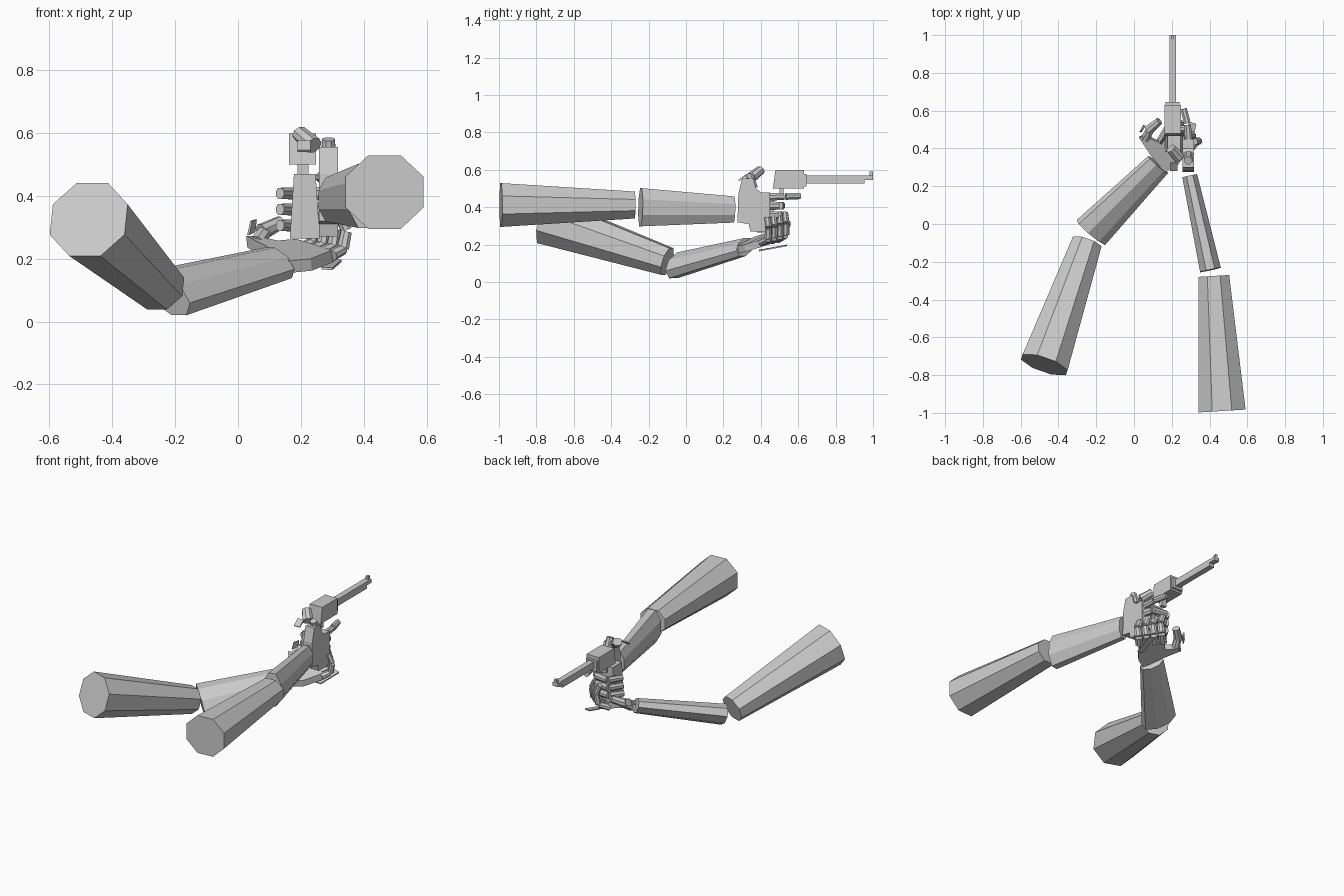
import bpy, bmesh, math
from mathutils import Vector


def finish(name, bm):
    bmesh.ops.recalc_face_normals(bm, faces=bm.faces)
    me = bpy.data.meshes.new(name)
    bm.to_mesh(me)
    bm.free()
    ob = bpy.data.objects.new(name, me)
    bpy.context.collection.objects.link(ob)
    return ob


def limb(name, p0, p1, r0, r1, major, n=8):
    """Tapered prism; r = half sizes along the major axis and across it."""
    p0, p1 = Vector(p0), Vector(p1)
    d = (p1 - p0).normalized()
    u = Vector(major)
    u = (u - d * u.dot(d)).normalized()
    v = d.cross(u)
    k = 1 / math.cos(math.pi / n)
    bm = bmesh.new()
    rings = []
    for p, r in ((p0, r0), (p1, r1)):
        ring = []
        for i in range(n):
            a = (i + 0.5) * math.tau / n
            ring.append(bm.verts.new(p + u * r[0] * k * math.cos(a) + v * r[1] * k * math.sin(a)))
        rings.append(ring)
    for i in range(n):
        j = (i + 1) % n
        bm.faces.new((rings[0][i], rings[0][j], rings[1][j], rings[1][i]))
    bm.faces.new(rings[0])
    bm.faces.new(rings[1])
    return finish(name, bm)


def box(name, lo, hi):
    c = [(a + b) / 2 for a, b in zip(lo, hi)]
    return limb(name, (c[0], lo[1], c[2]), (c[0], hi[1], c[2]),
                ((hi[2] - lo[2]) / 2,  (hi[0] - lo[0]) / 2),
                ((hi[2] - lo[2]) / 2, (hi[0] - lo[0]) / 2), (0, 0, 1), 4)


def slab(name, pts, offset):
    """Outline extruded along an offset vector."""
    bm = bmesh.new()
    f = bm.faces.new([bm.verts.new(p) for p in pts])
    g = bmesh.ops.extrude_face_region(bm, geom=[f])
    bmesh.ops.translate(bm, vec=offset, verts=[e for e in g['geom'] if isinstance(e, bmesh.types.BMVert)])
    return finish(name, bm)


def finger(name, joints, major, r=(0.021, 0.021)):
    """Separate jointed segments with small gaps and a bevelled tip."""
    for i in range(len(joints) - 1):
        a, b = Vector(joints[i]), Vector(joints[i + 1])
        s = 1 - 0.08 * i
        e = (r[0] * s, r[1] * s)
        limb(f"{name}_segment_{i + 1}", a.lerp(b, 0.04), a.lerp(b, 0.94),
             e, (e[0] * 0.9, e[1] * 0.9), major, 8)


UP = (0, 0, 1)
ROLL = (-0.6, 0.6, 0.5)

# Arms
limb("right_upper_arm", (0.466, -0.99, 0.412), (0.422, -0.275, 0.412), (0.117, 0.125), (0.072, 0.082), UP)
limb("right_forearm", (0.405, -0.243, 0.40), (0.295, 0.255, 0.388), (0.102, 0.056), (0.07, 0.04), UP)
limb("left_upper_arm", (-0.475, -0.745, 0.325), (-0.25, -0.10, 0.11), (0.122, 0.126), (0.075, 0.08), UP)
limb("left_forearm", (-0.228, -0.045, 0.09), (0.128, 0.315, 0.187), (0.102, 0.056), (0.07, 0.04), ROLL)

# Right palm, upright beside the grip
slab("right_palm", [(0.258, y, z) for y, z in (
    (0.275, 0.32), (0.28, 0.47), (0.30, 0.555), (0.36, 0.555), (0.375, 0.50), (0.40, 0.48),
    (0.45, 0.48), (0.45, 0.30), (0.43, 0.27), (0.345, 0.27), (0.335, 0.31))], (0.06, 0, 0))

# Right thumb crossing behind the frame
limb("right_thumb_base", (0.288, 0.36, 0.50), (0.288, 0.335, 0.58), (0.026, 0.026), (0.02, 0.02), (1, 0, 0))
limb("right_thumb_tip", (0.24, 0.35, 0.56), (0.195, 0.40, 0.60), (0.026, 0.03), (0.022, 0.026), UP)
slab("right_thumb_nail", [(0.19, 0.285, 0.54), (0.19, 0.325, 0.57), (0.23, 0.325, 0.57), (0.23, 0.285, 0.54)],
     (0, -0.005, 0.006))

# Right fingers
finger("right_index", [(0.29, 0.44, 0.455), (0.283, 0.53, 0.458), (0.262, 0.615, 0.46)], UP, (0.02, 0.02))
for i, nm in enumerate(("middle", "ring", "little")):
    z = 0.408 - i * 0.051
    y = 0.5 - i * 0.006
    finger("right_" + nm, [(0.292, 0.435, z), (0.275, y, z), (0.18, y + 0.015, z), (0.13, y - 0.065, z)],
           UP, (0.023, 0.02))

# Left palm, cupped under the grip
slab("left_palm", [(0.165, 0.28, 0.155), (0.09, 0.375, 0.205), (0.03, 0.465, 0.235), (0.06, 0.475, 0.235),
                   (0.13, 0.44, 0.22), (0.19, 0.51, 0.225), (0.305, 0.41, 0.19), (0.235, 0.32, 0.162)],
     (-0.004, -0.008, 0.038))
# Left thumb
limb("left_thumb_base", (0.06, 0.45, 0.25), (0.085, 0.50, 0.285), (0.024, 0.024), (0.021, 0.021), UP)
limb("left_thumb_tip", (0.075, 0.495, 0.285), (0.135, 0.545, 0.315), (0.025, 0.025), (0.02, 0.02), UP)
slab("left_thumb_nail", [(0.035, 0.485, 0.275), (0.055, 0.52, 0.285), (0.06, 0.52, 0.325), (0.045, 0.49, 0.32)],
     (-0.006, 0.004, 0))

# Left fingers curling up the front and right side
for i, nm in enumerate(("index", "middle", "ring", "little")):
    t = i / 3
    x, y = 0.195 + 0.11 * t, 0.505 - 0.085 * t
    d = 0.04 - 0.004 * i
    finger("left_" + nm, [(x - 0.01, y - 0.02, 0.225 - 0.015 * t), (x + d, y + d * 0.7, 0.25 - 0.02 * t),
                          (x + d + 0.012, y + d * 0.75, 0.315 - 0.025 * t), (x + d - 0.012, y + d * 0.6, 0.375 - 0.03 * t)],
           (-1, 1, 0), (0.023, 0.018))
slab("left_nail_plate", [(0.265, 0.39, 0.166), (0.30, 0.39, 0.164), (0.33, 0.53, 0.19), (0.29, 0.54, 0.193)],
     (0, 0, 0.007))

# Handgun
slab("grip", [(0.165, 0.38, 0.265), (0.26, 0.38, 0.265), (0.247, 0.38, 0.47), (0.178, 0.38, 0.47)], (0, 0.09, 0))
slab("frame", [(0.162, y, z) for y, z in ((0.465, 0.50), (0.478, 0.598), (0.63, 0.598), (0.63, 0.50))], (0.086, 0, 0))
box("trigger", (0.19, 0.50, 0.45), (0.225, 0.522, 0.505))
box("frame_front", (0.168, 0.62, 0.512), (0.242, 0.645, 0.578))
box("barrel", (0.187, 0.64, 0.527), (0.223, 0.955, 0.57))
box("muzzle", (0.187, 0.95, 0.547), (0.223, 1.0, 0.57))
box("front_sight", (0.197, 0.982, 0.568), (0.213, 1.0, 0.59))
